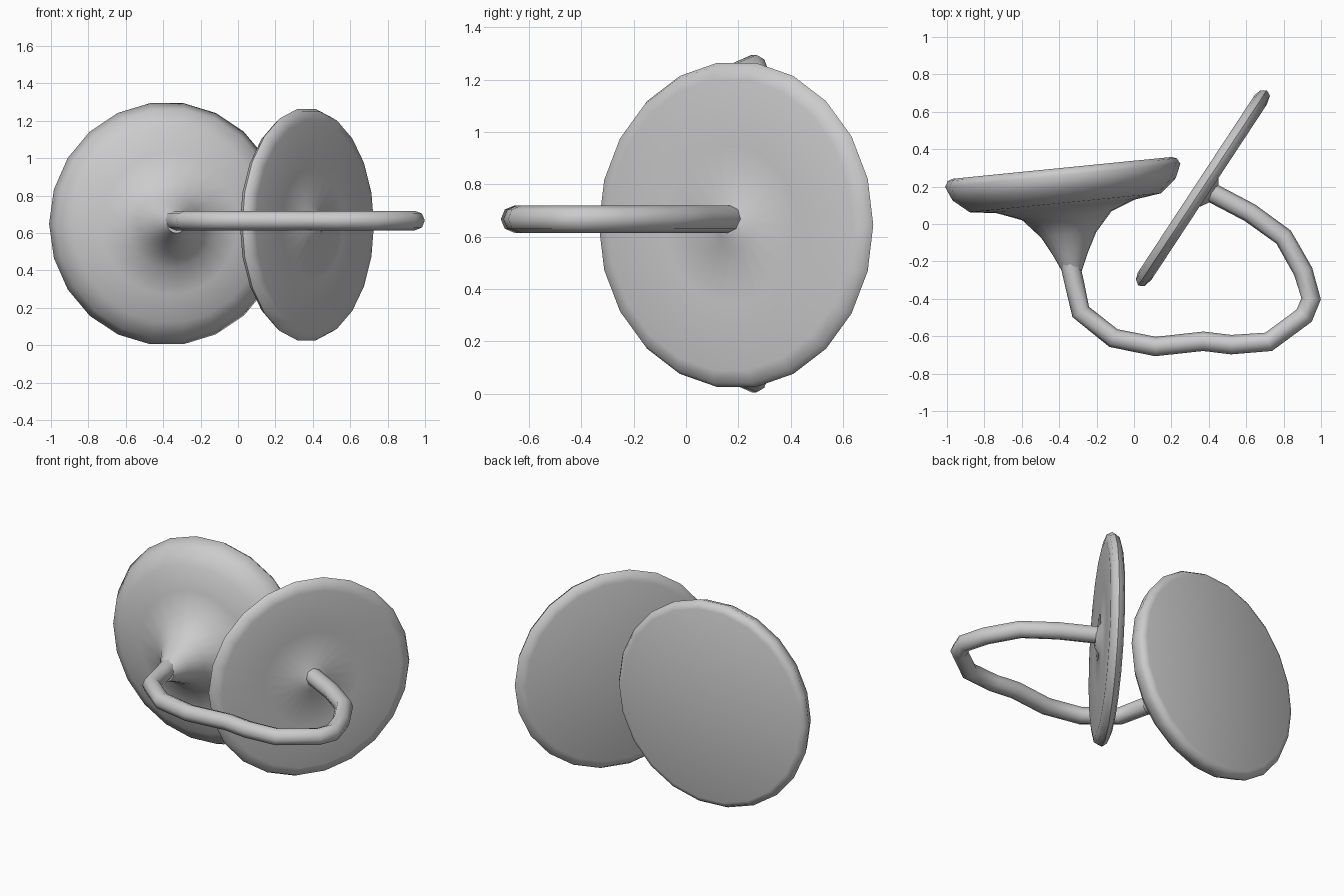
import bpy, bmesh, math
from mathutils import Vector

if "Cube" in bpy.data.objects:
    bpy.data.objects.remove(bpy.data.objects["Cube"])

SIDES = 22


def finish(obj):
    bpy.ops.object.select_all(action='DESELECT')
    obj.select_set(True)
    bpy.context.view_layer.objects.active = obj
    bpy.ops.object.shade_smooth_by_angle(angle=math.radians(60))


def turned_disc(name, centre, across, profile, z_scale):
    """Lathe (radius, height) pairs about a horizontal axis at centre."""
    c = Vector(centre)
    u = Vector((across[0], across[1], 0)).normalized()
    up = Vector((0, 0, 1))
    n = u.cross(up)
    bm = bmesh.new()
    rings = []
    for r, h in profile:
        k = z_scale if r > 0.3 else 1.0
        ring = []
        for i in range(SIDES):
            a = 2 * math.pi * (i + 0.5 * (SIDES % 4 == 0)) / SIDES
            ring.append(bm.verts.new(c + u * r * math.cos(a) + up * r * k * math.sin(a) + n * h))
        rings.append(ring)
    for a, b in zip(rings, rings[1:]):
        for i in range(SIDES):
            j = (i + 1) % SIDES
            bm.faces.new((a[i], a[j], b[j], b[i]))
    bm.faces.new(rings[0])
    bm.faces.new(rings[-1])
    bmesh.ops.recalc_face_normals(bm, faces=bm.faces)
    mesh = bpy.data.meshes.new(name)
    bm.to_mesh(mesh)
    bm.free()
    obj = bpy.data.objects.new(name, mesh)
    bpy.context.collection.objects.link(obj)
    finish(obj)


# Thick disc with a trumpet-shaped stem
turned_disc("flared_disc", (-0.385, 0.30, 0.65), (0.995, 0.099),
            [(0.59, 0), (0.615, 0.01), (0.632, 0.04), (0.60, 0.115), (0.515, 0.187),
             (0.37, 0.207), (0.24, 0.257), (0.148, 0.36), (0.095, 0.46), (0.05, 0.56)], 1.03)

# Thin flat disc with a small raised joint
turned_disc("thin_disc", (0.333, 0.215, 0.645), (0.55, 0.835),
            [(0.57, 0), (0.605, 0.012), (0.625, 0.04), (0.61, 0.07), (0.56, 0.082),
             (0.3, 0.078), (0.1, 0.078), (0.05, 0.11)], 1.0)

# Bent wire joining both discs
path = [(-0.345, -0.2), (-0.318, -0.32), (-0.285, -0.47), (-0.11, -0.61), (0.115, -0.655),
        (0.37, -0.627), (0.52, -0.645), (0.72, -0.63), (0.91, -0.49), (0.947, -0.40),
        (0.905, -0.255), (0.80, -0.07), (0.62, 0.06), (0.43, 0.16), (0.37, 0.195)]
curve = bpy.data.curves.new("link_wire", 'CURVE')
curve.dimensions = '3D'
curve.bevel_depth = 0.052
curve.bevel_resolution = 2
curve.use_fill_caps = True
spline = curve.splines.new('POLY')
spline.points.add(len(path) - 1)
for p, (x, y) in zip(spline.points, path):
    p.co = (x, y, 0.667, 1)
wire = bpy.data.objects.new("link_wire", curve)
bpy.context.collection.objects.link(wire)
bpy.ops.object.select_all(action='DESELECT')
wire.select_set(True)
bpy.context.view_layer.objects.active = wire
bpy.ops.object.convert(target='MESH')
finish(bpy.context.view_layer.objects.active)
